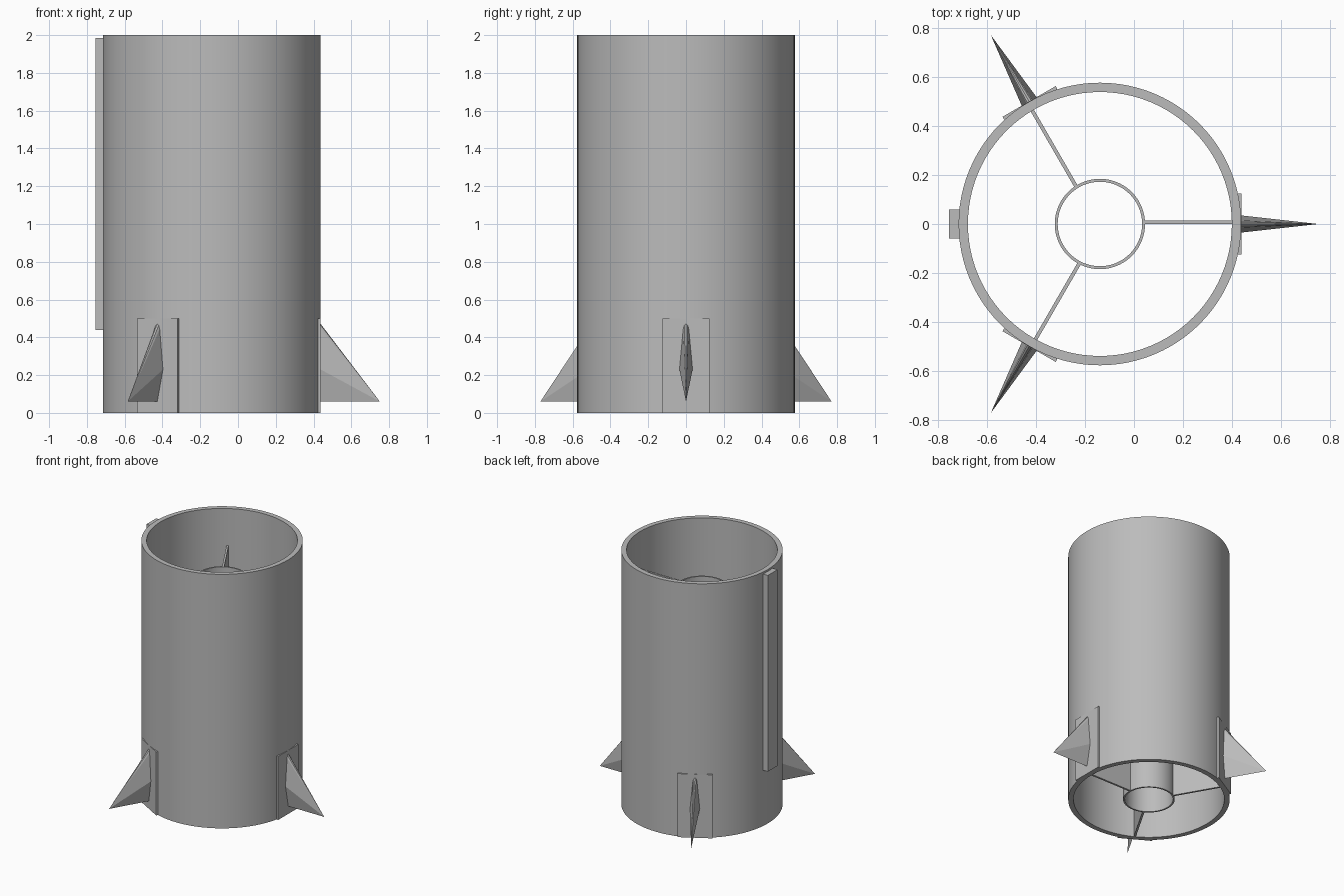
import bpy, bmesh
from math import radians
from mathutils import Matrix, Vector

if "Cube" in bpy.data.objects:
    bpy.data.objects.remove(bpy.data.objects["Cube"], do_unlink=True)

AXIS_X = -0.139      # tube axis, offset so the whole model is centred
OUTER_R = 0.576
BORE_R = 0.538
CORE_R = 0.184

grey = bpy.data.materials.new("plain_grey")
grey.use_nodes = True
colour = (0.5, 0.5, 0.5, 1)
grey.diffuse_color = colour
grey.node_tree.nodes["Principled BSDF"].inputs["Base Color"].default_value = colour


def add_object(name, bm, angle=0, smooth=False):
    """Turn a bmesh built around the tube axis into a placed object."""
    bmesh.ops.recalc_face_normals(bm, faces=bm.faces)
    bm.transform(Matrix.Translation((AXIS_X, 0, 0)) @ Matrix.Rotation(radians(angle), 4, "Z"))
    mesh = bpy.data.meshes.new(name)
    bm.to_mesh(mesh)
    bm.free()
    mesh.materials.append(grey)
    obj = bpy.data.objects.new(name, mesh)
    bpy.context.collection.objects.link(obj)
    if smooth:
        bpy.ops.object.select_all(action="DESELECT")
        obj.select_set(True)
        bpy.context.view_layer.objects.active = obj
        bpy.ops.object.shade_smooth_by_angle(angle=radians(30))


def tube(name, outer, inner, height, sides=96):
    """Open pipe: a rectangular wall section spun around z."""
    bm = bmesh.new()
    section = [(outer, 0), (outer, height), (inner, height), (inner, 0)]
    verts = [bm.verts.new((r, 0, z)) for r, z in section]
    edges = [bm.edges.new((verts[i], verts[(i + 1) % 4])) for i in range(4)]
    bmesh.ops.spin(bm, geom=verts + edges, cent=(0, 0, 0), axis=(0, 0, 1),
                   angle=radians(360), steps=sides, use_merge=True)
    bmesh.ops.remove_doubles(bm, verts=bm.verts, dist=0.0001)
    add_object(name, bm, smooth=True)


def box(name, low, high, angle=0):
    bm = bmesh.new()
    low, high = Vector(low), Vector(high)
    bmesh.ops.create_cube(bm, size=1, matrix=Matrix.Translation((low + high) / 2)
                          @ Matrix.Diagonal((*(high - low), 1)))
    add_object(name, bm, angle)


def fin(name, angle):
    """Kite-shaped root with a rounded top, drawn out to a single tip."""
    half = [(0.035, 0.23), (0.015, 0.445), (0.009, 0.465)]
    outline = [(0, 0.06)] + half + [(0, 0.472)] + [(-y, z) for y, z in reversed(half)]
    bm = bmesh.new()
    root = [bm.verts.new((OUTER_R, y, z)) for y, z in outline]
    tip = bm.verts.new((0.89, 0, 0.06))
    bm.faces.new(root)
    for i, v in enumerate(root):
        bm.faces.new((v, root[(i + 1) % len(root)], tip))
    add_object(name, bm, angle)


# Outer body and central core pipe
tube("body_tube", OUTER_R, BORE_R, 2)
tube("core_tube", CORE_R, 0.172, 1.71)

# Three fins with mounting plates and inner supporting vanes
for label, angle in (("left", 0), ("back", 120), ("front", 240)):
    fin(label + "_fin", angle)
    box(label + "_fin_plate", (0.563, -0.125, 0), (OUTER_R + 0.001, 0.125, 0.5), angle)
    box(label + "_vane", (CORE_R - 0.004, 0, 0), (BORE_R + 0.01, 0.015, 1.71), angle)

# Rail along the opposite side
box("side_rail", (-0.616, -0.06, 0.44), (-0.573, 0.06, 1.985))
